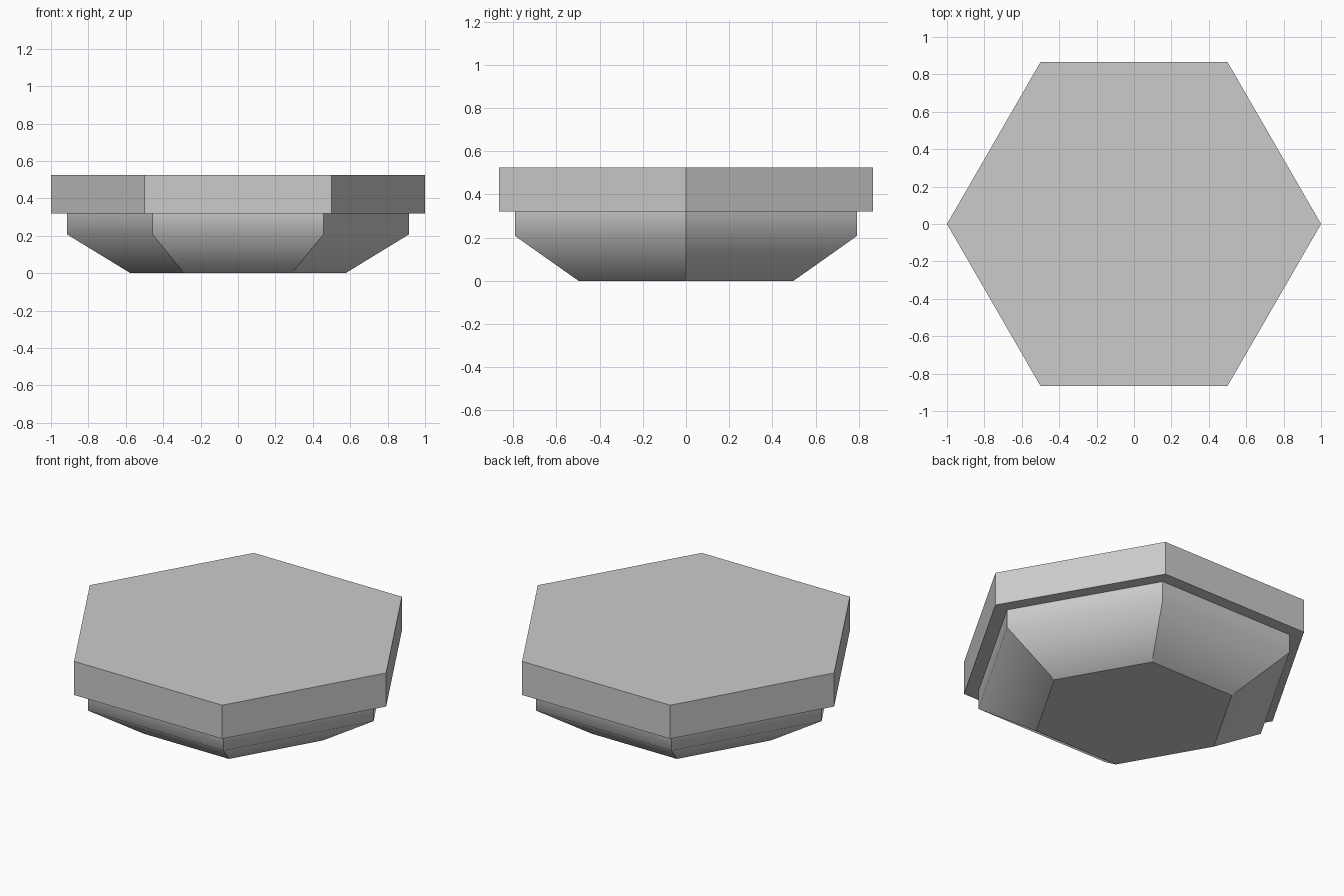
import bpy, bmesh, math

if "Cube" in bpy.data.objects:
    bpy.data.objects.remove(bpy.data.objects["Cube"])

SIDES = 6


def hex_loft(name, profile, cap_bottom=False, cap_top=False, soft_rings=()):
    """Loft hexagonal rings given as (corner radius, z)."""
    bm = bmesh.new()
    rings = [[bm.verts.new((r * math.cos(math.tau * i / SIDES),
                            r * math.sin(math.tau * i / SIDES), z))
              for i in range(SIDES)] for r, z in profile]
    for low, high in zip(rings, rings[1:]):
        for i in range(SIDES):
            j = (i + 1) % SIDES
            bm.faces.new((low[i], low[j], high[j], high[i]))
    if cap_bottom:
        bm.faces.new(rings[0][::-1])
    if cap_top:
        bm.faces.new(rings[-1])
    # Sharp corners everywhere except along the chosen soft rings
    soft = {frozenset((rings[k][i], rings[k][(i + 1) % SIDES]))
            for k in soft_rings for i in range(SIDES)}
    for e in bm.edges:
        e.smooth = frozenset(e.verts) in soft
    for f in bm.faces:
        f.smooth = bool(soft)
    mesh = bpy.data.meshes.new(name)
    bm.to_mesh(mesh)
    bm.free()
    obj = bpy.data.objects.new(name, mesh)
    bpy.context.collection.objects.link(obj)
    return obj


# Tapered foot, softly shaded where the slope meets the upright wall
hex_loft("tapered_base", [(0.575, 0), (0.915, 0.208), (0.915, 0.32)],
         cap_bottom=True, soft_rings=(1,))

# Overhanging slab, its underside stepping in to the foot
hex_loft("top_slab", [(0.915, 0.32), (1, 0.32), (1, 0.525)], cap_top=True)
